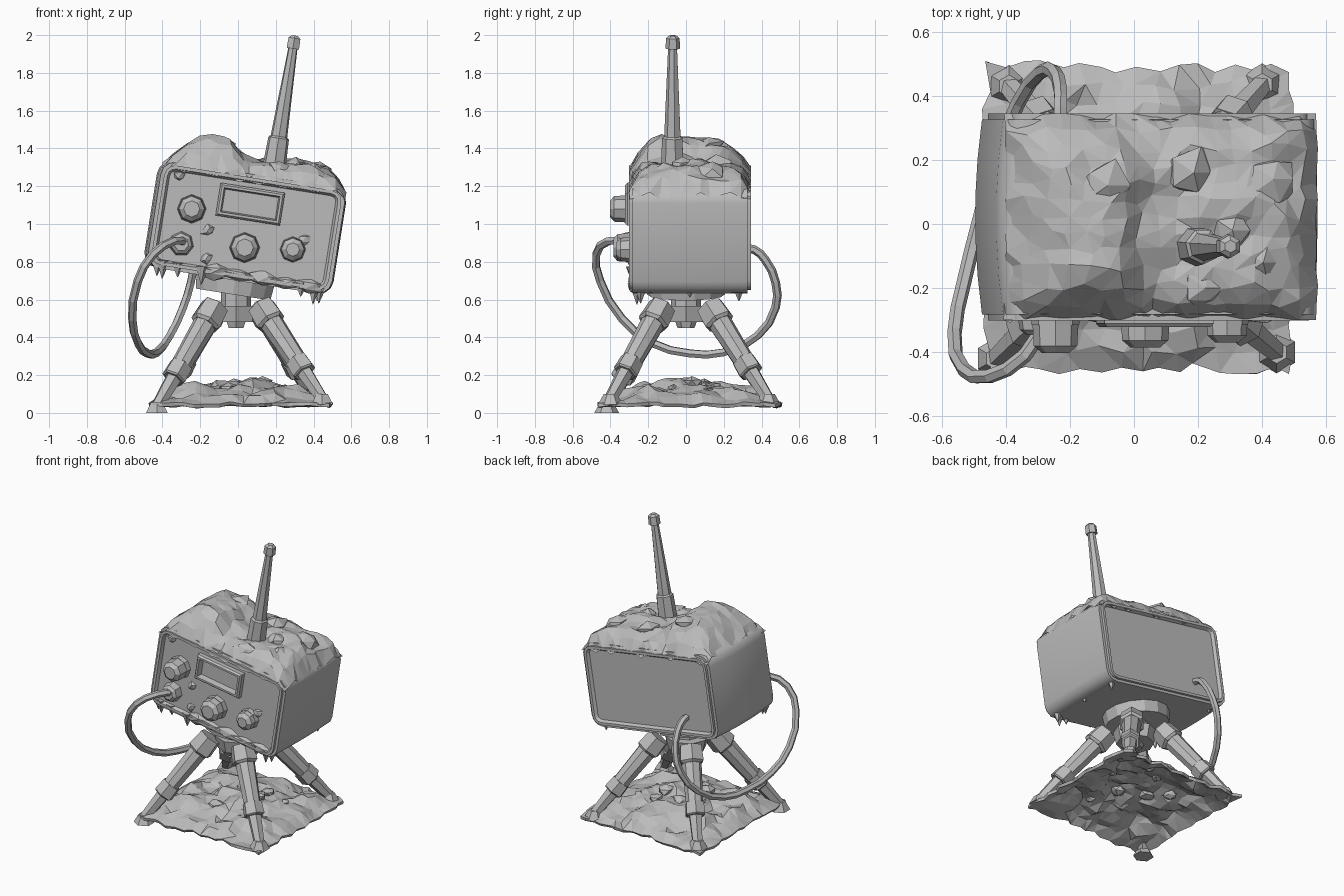
import bpy, bmesh, math, random
from mathutils import Matrix, Vector, noise

if "Cube" in bpy.data.objects:
    bpy.data.objects.remove(bpy.data.objects["Cube"])

random.seed(4)
GREY = bpy.data.materials.new("light grey")
GREY.diffuse_color = (0.5, 0.5, 0.5, 1)
GREY.use_nodes = True
GREY.node_tree.nodes["Principled BSDF"].inputs["Base Color"].default_value = GREY.diffuse_color
T, R = Matrix.Translation, Matrix.Rotation
TURN = R(math.radians(9), 4, 'Y')
TILT = T((0.045, 0.0, 0.98)) @ TURN          # the leaning frame of the case


def finish(name, bm, matrix=Matrix(), smooth=None):
    bmesh.ops.recalc_face_normals(bm, faces=bm.faces)
    me = bpy.data.meshes.new(name)
    bm.to_mesh(me)
    bm.free()
    me.transform(matrix)
    me.materials.append(GREY)
    ob = bpy.data.objects.new(name, me)
    bpy.context.collection.objects.link(ob)
    if smooth:
        bpy.ops.object.select_all(action='DESELECT')
        ob.select_set(True)
        bpy.context.view_layer.objects.active = ob
        bpy.ops.object.shade_smooth_by_angle(angle=math.radians(smooth))
    return ob


def tube(name, p0, p1, r0, r1, sides=8, matrix=Matrix(), bevel=0):
    """Tapered prism between two points."""
    p0, p1 = Vector(p0), Vector(p1)
    bm = bmesh.new()
    bmesh.ops.create_cone(bm, cap_ends=True, segments=sides, radius1=r0, radius2=r1,
                          depth=(p1 - p0).length)
    if bevel:
        rim = [e for e in bm.edges if all(v.co.z > 0 for v in e.verts)]
        bmesh.ops.bevel(bm, geom=rim, offset=bevel, segments=1, affect='EDGES')
    q = (p1 - p0).to_track_quat('Z', 'Y').to_matrix().to_4x4()
    return finish(name, bm, matrix @ T((p0 + p1) / 2) @ q)


def rock(name, pos, size, matrix=Matrix(), jitter=0.25, sub=1):
    """Irregular faceted lump."""
    bm = bmesh.new()
    bmesh.ops.create_icosphere(bm, subdivisions=sub, radius=1)
    for v in bm.verts:
        v.co *= 1 + random.uniform(-jitter, jitter)
    return finish(name, bm, matrix @ T(pos) @ Matrix.Diagonal((*size, 1)))


def sheet(name, n, m, func, matrix=Matrix()):
    """Faceted triangulated sheet; func(u, v) gives a position for u, v in -1..1."""
    bm = bmesh.new()
    bmesh.ops.create_grid(bm, x_segments=n, y_segments=m, size=1)
    for v in bm.verts:
        u, w = v.co.x, v.co.y
        if abs(u) < 0.99 and abs(w) < 0.99:
            u += random.uniform(-0.6, 0.6) / n
            w += random.uniform(-0.6, 0.6) / m
        v.co = func(u, w)
    bmesh.ops.triangulate(bm, faces=bm.faces)
    return finish(name, bm, matrix)


# Case: rounded box, sides slightly swollen, with recessed front and back panels
bm = bmesh.new()
bmesh.ops.create_cube(bm, size=1, matrix=T((0, 0.022, 0)) @ Matrix.Diagonal((0.985, 0.645, 0.57, 1)))
is_long = lambda e: abs(e.verts[0].co.y - e.verts[1].co.y) > 0.1
bmesh.ops.bevel(bm, geom=[e for e in bm.edges if is_long(e)], offset=0.075, segments=3,
                profile=0.5, affect='EDGES')
ends = [f for f in bm.faces if abs(f.normal.y) > 0.9]
rims = list({e for f in ends for e in f.edges})
bmesh.ops.bevel(bm, geom=rims, offset=0.018, segments=2, affect='EDGES')
bm.normal_update()
for f in [f for f in bm.faces if abs(f.normal.y) > 0.95 and f.calc_area() > 0.1]:
    s = math.copysign(1, f.normal.y)
    bmesh.ops.inset_region(bm, faces=[f], thickness=0.018)
    bmesh.ops.inset_region(bm, faces=[f], thickness=0.012)
    for v in f.verts:
        v.co.y -= s * 0.02
bmesh.ops.subdivide_edges(bm, edges=[e for e in bm.edges if is_long(e) and e.calc_length() > 0.4],
                          cuts=4, use_grid_fill=True)
for v in bm.verts:
    k = max(0, 1 - ((v.co.y - 0.022) / 0.3) ** 2)
    if abs(v.co.x) > 0.42:
        v.co.x += k * (-0.022 if v.co.x < 0 else 0.008)
finish("case", bm, TILT, smooth=35)

# Display: raised frame with a sunken window
bm = bmesh.new()
bmesh.ops.create_cube(bm, size=1, matrix=Matrix.Diagonal((0.345, 0.05, 0.175, 1)))
face = [f for f in bm.faces if f.normal.y < -0.9][0]
bmesh.ops.inset_region(bm, faces=[face], thickness=0.014)
for v in face.verts:
    v.co.y -= 0.012
bmesh.ops.inset_region(bm, faces=[face], thickness=0.018)
bmesh.ops.inset_region(bm, faces=[face], thickness=0.01)
for v in face.verts:
    v.co.y += 0.04
finish("display", bm, T((0.065, -0.285, 1.105)) @ TURN)

# Knobs: collar and chamfered grip
for x, z, r, y in [(-0.245, 1.08, 0.074, -0.402), (0.035, 0.875, 0.078, -0.385), (0.29, 0.865, 0.066, -0.37)]:
    tube("knob_collar", (x, -0.26, z), (x, -0.315, z), r * 1.06, r, 8)
    tube("knob", (x, -0.31, z), (x, y, z), r * 0.97, r * 0.9, 8, bevel=0.022)
tube("cable_socket", (-0.30, -0.26, 0.895), (-0.30, -0.345, 0.895), 0.07, 0.055, 7, bevel=0.015)
for x, z in [(-0.31, 1.255), (-0.16, 0.965), (-0.165, 0.82), (0.35, 0.92)]:
    rock("panel_chip", (x, -0.28, z), (0.035, 0.02, 0.03), jitter=0.3)

# Cable: loops from the front socket round to the back panel
cu = bpy.data.curves.new("cable", 'CURVE')
cu.dimensions = '3D'
cu.bevel_depth = 0.023
cu.bevel_resolution = 1
cu.resolution_u = 2
path = [(-0.28, -0.31, 0.905), (-0.34, -0.41, 0.91), (-0.45, -0.475, 0.84), (-0.53, -0.455, 0.70),
        (-0.56, -0.34, 0.50), (-0.53, -0.18, 0.37), (-0.48, 0.02, 0.315), (-0.43, 0.2, 0.32),
        (-0.36, 0.38, 0.41), (-0.29, 0.475, 0.56), (-0.25, 0.475, 0.69), (-0.23, 0.42, 0.81),
        (-0.23, 0.36, 0.865), (-0.23, 0.31, 0.87)]
sp = cu.splines.new('BEZIER')
sp.use_smooth = False
sp.bezier_points.add(len(path) - 1)
for bp, p in zip(sp.bezier_points, path):
    bp.co = p
    bp.handle_left_type = bp.handle_right_type = 'AUTO'
cu.materials.append(GREY)
bpy.context.collection.objects.link(bpy.data.objects.new("cable", cu))

# Antenna
A = TILT @ T((0.094, -0.07, 0))
tube("antenna_socket", (0, 0, 0.30), (0, 0, 0.505), 0.064, 0.056, 7, A, bevel=0.01)
tube("antenna_rod", (0, 0, 0.49), (0, 0, 1.0), 0.046, 0.024, 7, A)
tube("antenna_tip", (0, 0, 0.975), (0, 0, 1.045), 0.038, 0.036, 6, A, bevel=0.014)


# Debris heaped over the top of the case, with a broad mound on the left
def heap(u, w):
    d = max(abs(u), abs(w))
    x, y = 0.493 * u, 0.022 + 0.322 * w
    if d > 0.99:
        return Vector((x, y, 0.25 + random.uniform(-0.025, 0.025)))
    f = min(1, (1 - d) * 3.5) ** 0.5
    h = 0.07 + 0.09 * math.exp(-((x + 0.255) / 0.165) ** 6 - (y / 0.25) ** 4)
    h += 0.025 * math.exp(-((x + 0.22) / 0.08) ** 2 - ((y + 0.08) / 0.12) ** 2)
    h += 0.045 * math.exp(-((x - 0.26) / 0.22) ** 2 - ((y - 0.02) / 0.25) ** 2)
    h += 0.04 * noise.noise(Vector((x * 9, y * 9, 2)))
    return Vector((x, y, 0.275 + h * f))


sheet("top_debris", 17, 12, heap, TILT)
for x, y, z, s in [(0.2, -0.02, 0.37, 0.06), (0.12, -0.2, 0.34, 0.06), (0.3, -0.12, 0.35, 0.07),
                   (0.33, 0.14, 0.36, 0.08), (0.08, 0.16, 0.35, 0.08), (-0.2, 0.12, 0.41, 0.08)]:
    rock("top_chunk", (x, y, z), (s, s, s * 0.6), TILT)

# Ragged growth hanging from the lower edges
for x in (-0.13, 0.0, 0.13, 0.25, 0.38):
    rock("lower_growth", (x, -0.275, -0.255), (0.10, 0.035, 0.04), TILT, 0.25)
for x, y, l in [(-0.44, -0.26, 0.05), (-0.41, -0.27, 0.06), (-0.33, -0.27, 0.04), (-0.2, -0.28, 0.06),
                (0.33, -0.27, 0.04), (0.40, -0.26, 0.07), (0.43, -0.24, 0.06),
                (0.42, 0.02, 0.03), (0.42, 0.28, 0.05), (-0.42, 0.25, 0.03)]:
    tube("hanging_spike", (x, y, -0.24), (x + 0.01, y, -0.275 - l), 0.04, 0.002, 5, TILT)

# Swivel disc and hub
tube("swivel_disc", (-0.015, 0.0, -0.27), (-0.015, 0.0, -0.36), 0.215, 0.205, 14, TILT)
tube("hub_post", (-0.01, 0, 0.54), (-0.01, 0, 0.66), 0.08, 0.08, 8)
tube("hub_plate", (-0.01, 0, 0.48), (-0.01, 0, 0.565), 0.12, 0.14, 8)
tube("center_bolt", (-0.01, 0, 0.45), (-0.01, 0, 0.49), 0.045, 0.06, 6)

# Four splayed legs
for fx, fy, low in [(-0.43, -0.42, 0.0), (0.445, -0.40, 0.045), (-0.39, 0.43, 0.045), (0.40, 0.435, 0.045)]:
    top = Vector((math.copysign(0.13, fx), math.copysign(0.135, fy), 0.55))
    foot = Vector((fx, fy, low + 0.03))
    at = lambda t: top.lerp(foot, t)
    tube("leg_knuckle", at(-0.03), at(0.16), 0.076, 0.086, 6, bevel=0.015)
    tube("upper_leg", at(0.1), at(0.66), 0.064, 0.053, 8)
    tube("leg_clamp", at(0.57), at(0.71), 0.064, 0.069, 6, bevel=0.008)
    tube("lower_leg", at(0.69), at(1.0), 0.045, 0.034, 6)
    tube("foot", (fx, fy, low), (fx, fy, low + 0.055), 0.066, 0.035, 6)


# Rough square patch of ground
def patch(u, w):
    f = max(0, (1 - u * u) * (1 - w * w))
    x, y = 0.015 + 0.475 * u, 0.02 + 0.47 * w
    h = 0.05 + 0.105 * f ** 0.65 + f ** 0.5 * 0.09 * noise.noise(Vector((x * 7, y * 7, 5)))
    if max(abs(u), abs(w)) > 0.99:
        x += random.uniform(-0.015, 0.015)
        y += random.uniform(-0.02, 0.02)
    return Vector((x, y, h + random.uniform(-0.01, 0.01)))


ground = sheet("ground_patch", 16, 16, patch)
solid = ground.modifiers.new("thickness", 'SOLIDIFY')
solid.thickness = 0.02
solid.offset = -1
for i in range(12):
    a = i * 2.4
    d = 0.08 + 0.02 * i
    s = random.uniform(0.03, 0.055)
    rock("ground_stone", (0.05 + d * math.cos(a), 0.03 + d * math.sin(a), 0.175 - 0.23 * d), (s, s, s * 0.6))
